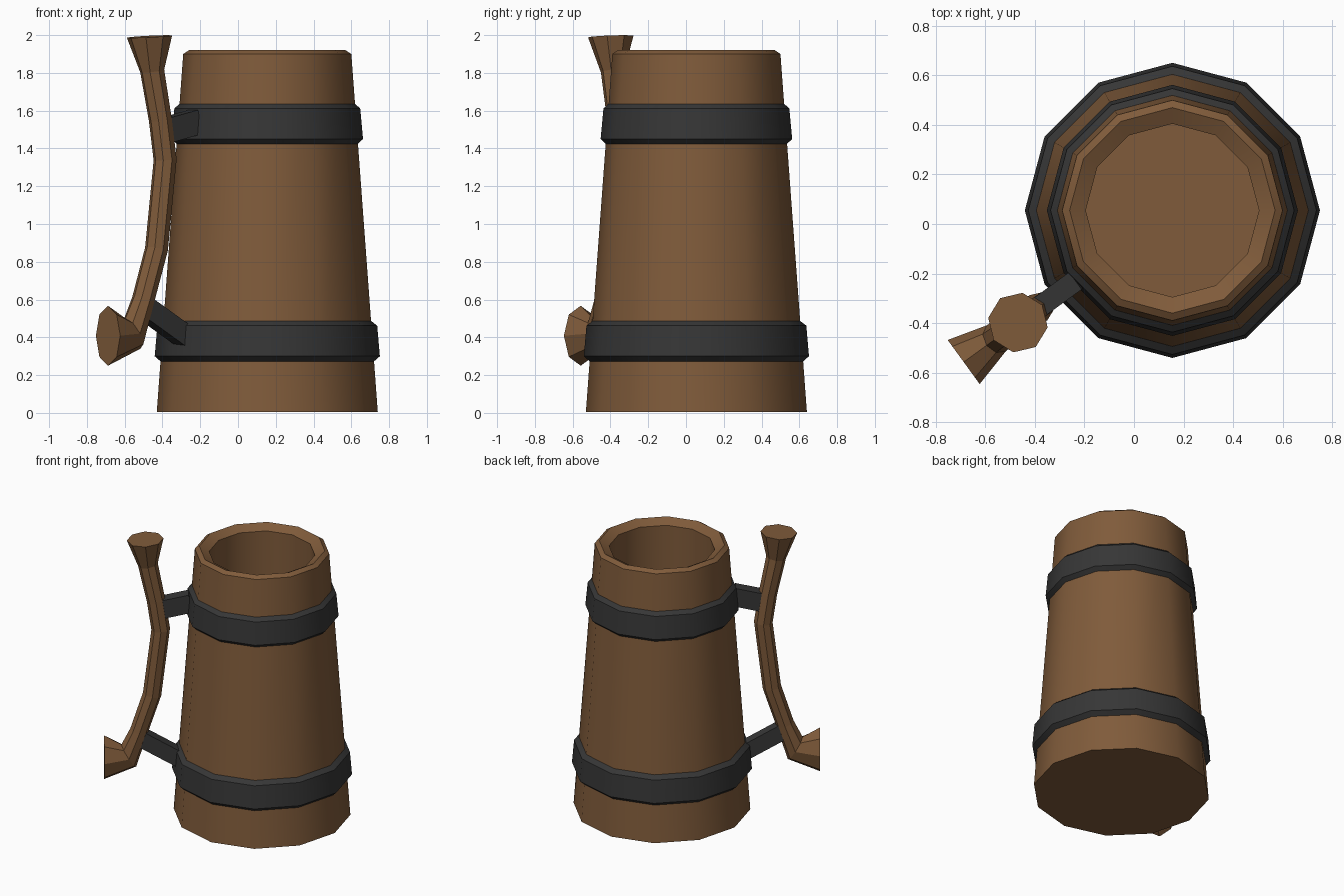
import bpy, bmesh, math
from mathutils import Vector

if "Cube" in bpy.data.objects:
    bpy.data.objects.remove(bpy.data.objects["Cube"])

CX, CY = 0.155, 0.055            # mug axis
SIDES = 12
ANG = math.radians(216)          # direction of the handle
OUT = Vector((math.cos(ANG), math.sin(ANG), 0))
TAN = Vector((-OUT.y, OUT.x, 0))
AXIS = Vector((CX, CY, 0))


def material(name, rgb):
    m = bpy.data.materials.new(name)
    m.diffuse_color = (*rgb, 1)
    m.use_nodes = True
    m.node_tree.nodes["Principled BSDF"].inputs["Base Color"].default_value = m.diffuse_color
    return m


wood = material("brown_wood", (0.215, 0.105, 0.043))
iron = material("dark_iron", (0.037, 0.037, 0.037))


def loft(name, rings, mat, closed=False, smooth=None):
    """Bridge equal-length rings of points; cap the ends or close into a loop."""
    bm = bmesh.new()
    vs = [[bm.verts.new(p) for p in ring] for ring in rings]
    n = len(vs[0])
    pairs = list(zip(vs, vs[1:])) + ([(vs[-1], vs[0])] if closed else [])
    for a, b in pairs:
        for i in range(n):
            j = (i + 1) % n
            bm.faces.new((a[i], a[j], b[j], b[i]))
    if not closed:
        bm.faces.new(vs[0][::-1])
        bm.faces.new(vs[-1])
    bmesh.ops.recalc_face_normals(bm, faces=bm.faces)
    me = bpy.data.meshes.new(name)
    bm.to_mesh(me)
    bm.free()
    ob = bpy.data.objects.new(name, me)
    bpy.context.collection.objects.link(ob)
    me.materials.append(mat)
    if smooth:
        bpy.ops.object.select_all(action='DESELECT')
        ob.select_set(True)
        bpy.context.view_layer.objects.active = ob
        bpy.ops.object.shade_smooth_by_angle(angle=math.radians(smooth))
    return ob


def circle(r, z):
    return [AXIS + Vector((r * math.cos(2 * math.pi * i / SIDES),
                           r * math.sin(2 * math.pi * i / SIDES), z))
            for i in range(SIDES)]


def lathe(name, profile, mat, closed=False):
    return loft(name, [circle(r, z) for r, z in profile], mat, closed, 35)


def at(d, z, t=0.0):
    """Point at radial distance d in the handle plane, shifted sideways by t."""
    return AXIS + OUT * d + TAN * t + Vector((0, 0, z))


# Hollow tapered mug body with bevelled lip
lathe("mug_body", [(0.585, 0.005), (0.445, 1.90), (0.415, 1.92),
                   (0.35, 1.885), (0.36, 0.20)], wood)

# Metal hoops
for name, prof in (
        ("lower_band", [(0.562, 0.27), (0.596, 0.30), (0.582, 0.462), (0.545, 0.49)]),
        ("upper_band", [(0.475, 1.42), (0.507, 1.45), (0.492, 1.612), (0.462, 1.638)])):
    inner = [(0.46, prof[-1][1]), (0.46, prof[0][1])]
    lathe(name, prof + inner, iron, closed=True)

# Octagonal handle: outer point, inner point, sideways half width
stations = [
    ((0.892, 1.985), (0.650, 2.000), 0.122),
    ((0.818, 1.800), (0.688, 1.820), 0.063),
    ((0.760, 1.540), (0.640, 1.565), 0.062),
    ((0.730, 1.335), (0.607, 1.345), 0.062),
    ((0.785, 0.880), (0.665, 0.855), 0.062),
    ((0.868, 0.620), (0.755, 0.580), 0.062),
    ((0.928, 0.500), (0.830, 0.340), 0.065),
    ((1.042, 0.567), (1.042, 0.250), 0.110),
]
rings = []
for (do, zo), (di, zi), t in stations:
    ring = []
    for k in range(8):
        a = 2 * math.pi * k / 8
        c = math.cos(a) / 2
        ring.append(at((do + di) / 2 + (do - di) * c,
                       (zo + zi) / 2 + (zo - zi) * c, t * math.sin(a)))
    rings.append(ring)
loft("handle", rings, wood)


# Square brackets joining the hoops to the handle
def bracket(name, p, q, half_w, half_h):
    along = Vector((q[0] - p[0], q[1] - p[1])).normalized()
    nx, nz = -along.y * half_h, along.x * half_h
    loft(name, [[at(d + s * nx, z + s * nz, w * half_w)
                 for s, w in ((1, 1), (1, -1), (-1, -1), (-1, 1))]
                for d, z in (p, q)], iron)


bracket("upper_bracket", (0.47, 1.54), (0.67, 1.495), 0.043, 0.065)
bracket("lower_bracket", (0.535, 0.40), (0.80, 0.555), 0.043, 0.055)
